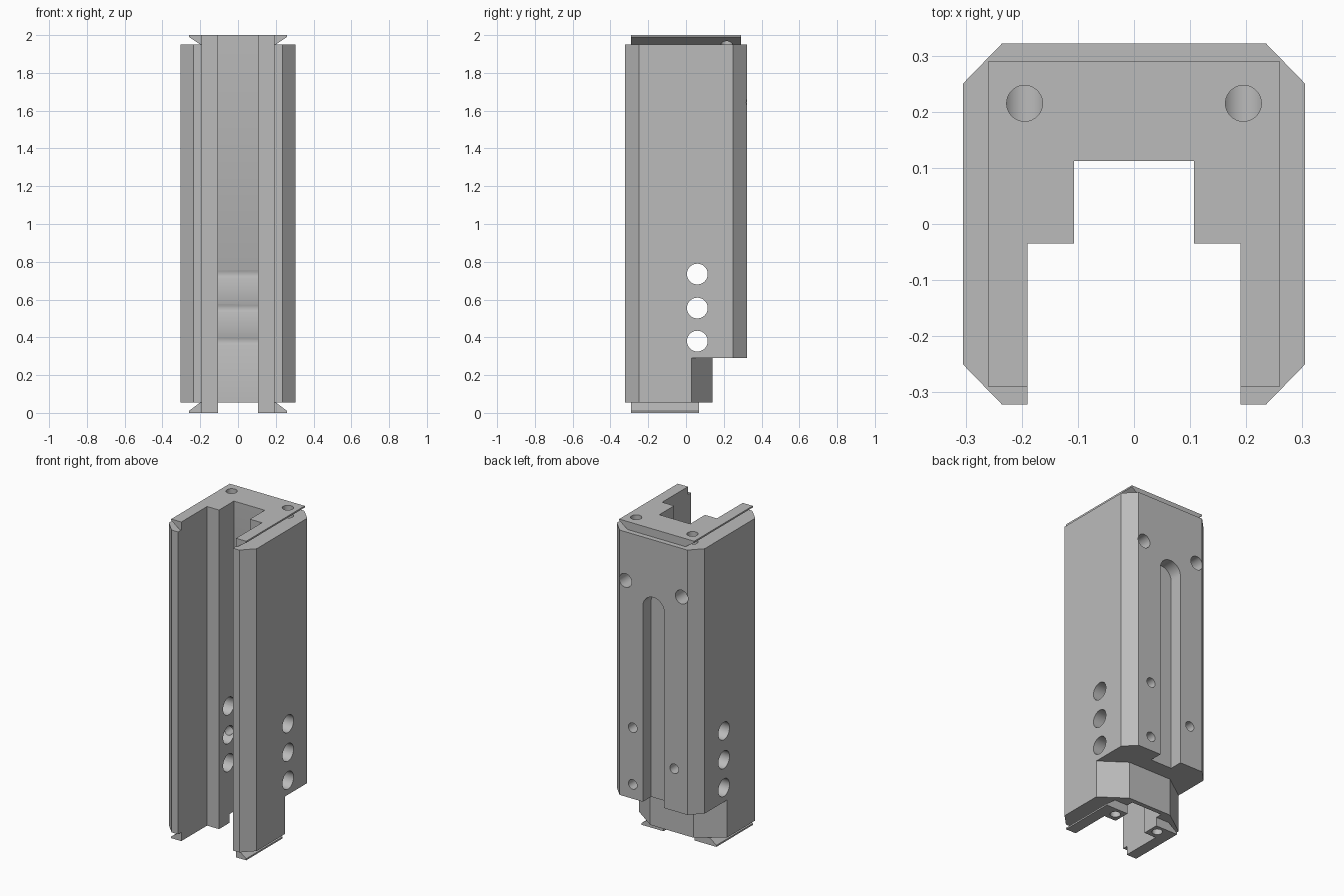
import bpy, bmesh, math
from mathutils import Matrix, Vector

cube = bpy.data.objects.get("Cube")
if cube:
    bpy.data.objects.remove(cube, do_unlink=True)

steel = bpy.data.materials.new("plain grey metal")
steel.use_nodes = True
steel.diffuse_color = (0.5, 0.5, 0.5, 1)
steel.node_tree.nodes["Principled BSDF"].inputs["Base Color"].default_value = (0.5, 0.5, 0.5, 1)


def add_object(name, bm):
    bmesh.ops.recalc_face_normals(bm, faces=bm.faces)
    mesh = bpy.data.meshes.new(name)
    bm.to_mesh(mesh)
    bm.free()
    mesh.materials.append(steel)
    obj = bpy.data.objects.new(name, mesh)
    bpy.context.collection.objects.link(obj)
    return obj


def prism(name, outline, low, high, axis="z"):
    """Extrude an outline along z, or an x-z outline along y."""
    place = (lambda a, b, t: (a, b, t)) if axis == "z" else (lambda a, b, t: (a, t, b))
    bm = bmesh.new()
    face = bm.faces.new([bm.verts.new(place(a, b, low)) for a, b in outline])
    moved = bmesh.ops.extrude_face_region(bm, geom=[face])["geom"]
    shift = Vector(place(0, 0, high - low))
    bmesh.ops.translate(bm, vec=shift, verts=[v for v in moved if isinstance(v, bmesh.types.BMVert)])
    return add_object(name, bm)


def rod(name, start, end, radius):
    """Round cutter between two points."""
    start, end = Vector(start), Vector(end)
    turn = (end - start).to_track_quat("Z", "Y").to_matrix().to_4x4()
    bm = bmesh.new()
    bmesh.ops.create_cone(bm, cap_ends=True, segments=40, radius1=radius, radius2=radius,
                          depth=(end - start).length,
                          matrix=Matrix.Translation((start + end) / 2) @ turn)
    return add_object(name, bm)


def mirrored(half):
    """Complete an outline from its +x half."""
    return half + [(-x, y) for x, y in reversed(half)]


def combine(target, tool, operation):
    mod = target.modifiers.new(tool.name, "BOOLEAN")
    mod.operation, mod.solver, mod.object = operation, "EXACT", tool
    bpy.context.view_layer.objects.active = target
    bpy.ops.object.modifier_apply(modifier=mod.name)
    bpy.data.objects.remove(tool, do_unlink=True)


def cut(tool):
    combine(body, tool, "DIFFERENCE")


# Chamfered column
body = prism("body", mirrored([(0.235, -0.322), (0.305, -0.25), (0.305, 0.25), (0.235, 0.322)]), 0.055, 1.95)

# Step at the lower back, leaving two chamfered legs
cut(prism("back_step", mirrored([(0.15, 0.14), (0.305, 0.03), (0.4, 0.03), (0.4, 0.4)]), -0.1, 0.29))

# Dovetail rails at the top and bottom
top_rail = mirrored([(0.2, 1.9), (0.2, 1.95), (0.26, 1.99), (0.26, 2.0)])
foot_rail = mirrored([(0.26, 0.0), (0.26, 0.01), (0.2, 0.055), (0.2, 0.1)])
combine(body, prism("top_rail", top_rail, -0.29, 0.29, "y"), "UNION")
combine(body, prism("foot_rail", foot_rail, -0.29, 0.07, "y"), "UNION")

# Stepped channel open to the front
cut(prism("channel", mirrored([(0.19, -0.5), (0.19, -0.035), (0.107, -0.035), (0.107, 0.112)]), -0.2, 2.2))

# Round-topped groove down the back
groove = [(-0.074, 0.2), (0.074, 0.2)]
groove += [(0.074 * math.cos(math.pi * i / 24), 1.516 + 0.074 * math.sin(math.pi * i / 24)) for i in range(25)]
cut(prism("back_groove", groove, 0.24, 0.5, "y"))

# Cross holes, each with a small locking hole from the back
for z, x in ((0.38, 0.144), (0.555, -0.144), (0.735, 0.144)):
    cut(rod("cross_hole", (-0.5, 0.06, z), (0.5, 0.06, z), 0.055))
    cut(rod("locking_hole", (x, 0.06, z), (x, 0.5, z), 0.03))

# Top holes meeting the upper back holes, and holes in the feet
for side in (-1, 1):
    x = 0.195 * side
    cut(rod("upper_back_hole", (x, 0.17, 1.645), (x, 0.5, 1.645), 0.043))
    cut(rod("top_hole", (x, 0.215, 1.645), (x, 0.215, 2.1), 0.032))
    cut(rod("foot_hole", (0.155 * side, 0.02, -0.1), (0.155 * side, 0.02, 0.2), 0.03))

bpy.ops.object.select_all(action="DESELECT")
body.select_set(True)
bpy.context.view_layer.objects.active = body
bpy.ops.object.shade_smooth_by_angle(angle=math.radians(30))
